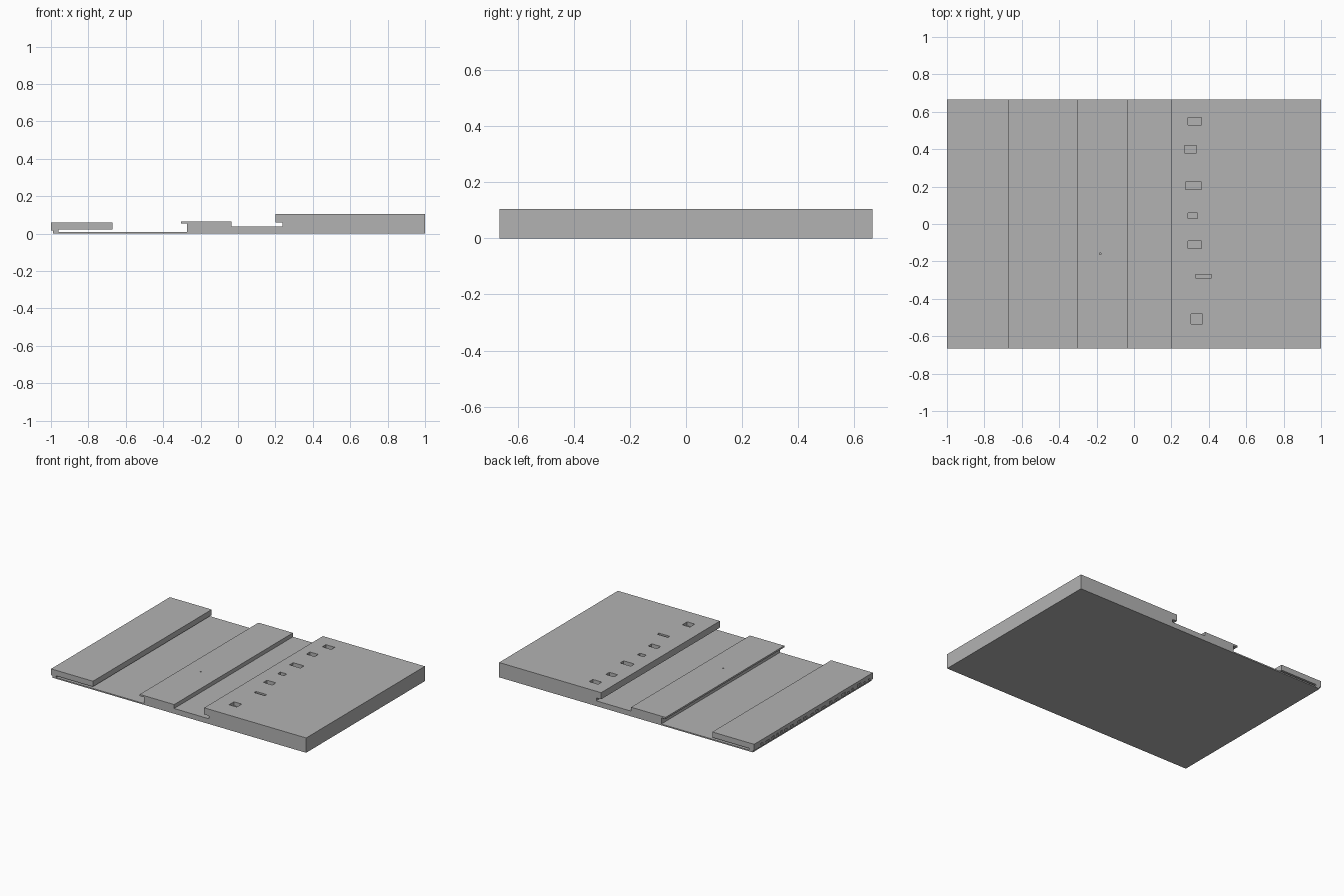
import bpy, bmesh, random

random.seed(4)
cube = bpy.data.objects.get("Cube")
if cube:
    bpy.data.objects.remove(cube, do_unlink=True)

grey = bpy.data.materials.new("stone_grey")
grey.use_nodes = True
colour = (0.45, 0.45, 0.45, 1)
grey.diffuse_color = colour
grey.node_tree.nodes["Principled BSDF"].inputs["Base Color"].default_value = colour

HALF = 0.665  # half depth of the slab


def finish(bm, name):
    bmesh.ops.recalc_face_normals(bm, faces=bm.faces)
    mesh = bpy.data.meshes.new(name)
    bm.to_mesh(mesh)
    bm.free()
    mesh.materials.append(grey)
    obj = bpy.data.objects.new(name, mesh)
    bpy.context.collection.objects.link(obj)
    return obj


def add_box(bm, x0, x1, y0, y1, z0, z1):
    verts = bmesh.ops.create_cube(bm, size=1)["verts"]
    for v in verts:
        v.co.x = x1 if v.co.x > 0 else x0
        v.co.y = y1 if v.co.y > 0 else y0
        v.co.z = z1 if v.co.z > 0 else z0


# Stepped body: one cross-section with undercut ledges, swept front to back
profile = [
    (-0.99, 0), (1, 0), (1, 0.105), (0.2, 0.105), (0.2, 0.058),
    (0.238, 0.058), (0.238, 0.037), (-0.035, 0.037), (-0.035, 0.065),
    (-0.305, 0.065), (-0.305, 0.053), (-0.272, 0.053), (-0.272, 0.009),
    (-0.96, 0.009), (-0.96, 0.021), (-0.672, 0.021), (-0.672, 0.06),
    (-1, 0.06), (-1, 0.015), (-0.99, 0.015),
]
bm = bmesh.new()
section = bm.faces.new([bm.verts.new((x, -HALF, z)) for x, z in profile])
swept = bmesh.ops.extrude_face_region(bm, geom=[section])["geom"]
bmesh.ops.translate(bm, vec=(0, 2 * HALF, 0),
                    verts=[g for g in swept if isinstance(g, bmesh.types.BMVert)])
body = finish(bm, "stepped_slab")

# Pits along the high block
bm = bmesh.new()
pits = [
    (0.29, 0.36, 0.53, 0.57), (0.27, 0.335, 0.38, 0.42),
    (0.275, 0.36, 0.185, 0.225), (0.29, 0.34, 0.03, 0.06),
    (0.29, 0.36, -0.13, -0.09), (0.33, 0.415, -0.29, -0.27),
    (0.305, 0.365, -0.535, -0.48),
]
for x0, x1, y0, y1 in pits:
    add_box(bm, x0, x1, y0, y1, 0.077, 0.15)

# Tiny peg hole in the middle step
add_box(bm, -0.184, -0.176, -0.164, -0.156, 0.055, 0.1)

# Uneven notches along the low outer edge
y = -HALF + 0.03
while y < HALF - 0.06:
    width = random.uniform(0.015, 0.04)
    add_box(bm, -1.05, -0.992, y, y + width, 0.02, random.uniform(0.03, 0.042))
    y += width + random.uniform(0.02, 0.05)
cutter = finish(bm, "pit_cutter")
cutter.hide_render = True
cutter.hide_viewport = True
cutter.display_type = 'WIRE'

cut = body.modifiers.new("pits", 'BOOLEAN')
cut.operation = 'DIFFERENCE'
cut.solver = 'EXACT'
cut.object = cutter
